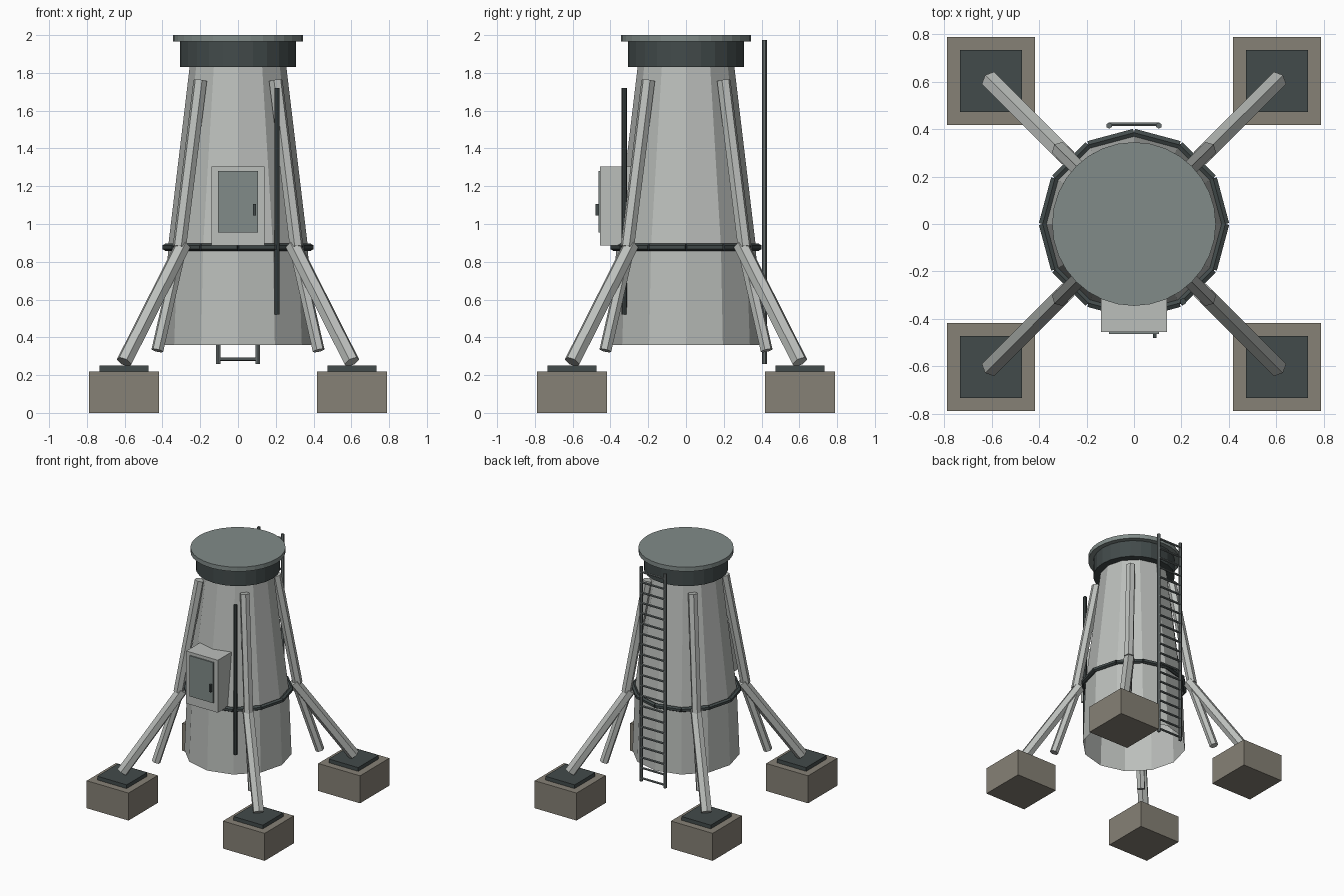
import bpy, bmesh, math
from mathutils import Vector

if "Cube" in bpy.data.objects:
    bpy.data.objects.remove(bpy.data.objects["Cube"])


def material(name, rgb):
    m = bpy.data.materials.new(name)
    m.diffuse_color = (*rgb, 1)
    m.use_nodes = True
    m.node_tree.nodes["Principled BSDF"].inputs["Base Color"].default_value = m.diffuse_color
    return m


PAINT = material("pale_paint", (0.50, 0.52, 0.50))
DARK = material("dark_steel", (0.055, 0.07, 0.07))
PLATE = material("plate_steel", (0.22, 0.26, 0.25))
STEEL = material("ladder_steel", (0.13, 0.15, 0.15))
CONCRETE = material("concrete", (0.24, 0.22, 0.18))


def finish(obj, name, mat):
    obj.name = name
    obj.data.name = name
    obj.data.materials.append(mat)
    return obj


def box(name, lo, hi, mat):
    lo, hi = Vector(lo), Vector(hi)
    bpy.ops.mesh.primitive_cube_add(size=1, location=(lo + hi) / 2)
    obj = bpy.context.object
    obj.scale = hi - lo
    return finish(obj, name, mat)


def rod(name, a, b, radius, mat, sides=6):
    a, b = Vector(a), Vector(b)
    bpy.ops.mesh.primitive_cylinder_add(vertices=sides, radius=radius,
                                        depth=(b - a).length, location=(a + b) / 2)
    obj = bpy.context.object
    obj.rotation_euler = (b - a).to_track_quat('Z', 'Y').to_euler()
    return finish(obj, name, mat)


def lathe(name, profile, sides, mat):
    """Open shell of revolution from (radius, height) pairs."""
    bm = bmesh.new()
    rings = []
    for r, z in profile:
        rings.append([bm.verts.new((r * math.cos(2 * math.pi * i / sides),
                                    r * math.sin(2 * math.pi * i / sides), z))
                      for i in range(sides)])
    for low, high in zip(rings, rings[1:]):
        for i in range(sides):
            j = (i + 1) % sides
            bm.faces.new((low[i], low[j], high[j], high[i]))
    mesh = bpy.data.meshes.new(name)
    bm.to_mesh(mesh)
    bm.free()
    obj = bpy.data.objects.new(name, mesh)
    bpy.context.collection.objects.link(obj)
    return finish(obj, name, mat)


# Tapered twelve-sided tower shell, open at the bottom
lathe("tower_shell", [(0.39, 0.36), (0.37, 0.88), (0.255, 1.84)], 12, PAINT)

# Collar and top disc
rod("top_collar", (0, 0, 1.83), (0, 0, 1.97), 0.307, DARK, 24)
rod("top_disc", (0, 0, 1.965), (0, 0, 2.0), 0.345, PLATE, 32)

# Ring of straight bars around the waist
for i in range(12):
    a, b = (2 * math.pi * k / 12 for k in (i, i + 1))
    rod(f"waist_bar_{i + 1}",
        (0.385 * math.cos(a), 0.385 * math.sin(a), 0.877),
        (0.385 * math.cos(b), 0.385 * math.sin(b), 0.877), 0.019, DARK)

# Four corner legs with braces, base plates and footings
for sx, side in ((-1, "left"), (1, "right")):
    for sy, end in ((-1, "front"), (1, "back")):
        tag = f"{end}_{side}"

        def diag(d, z):
            return (sx * d, sy * d, z)

        rod(f"upper_leg_{tag}", diag(0.20, 1.76), diag(0.31, 0.88), 0.037, PAINT)
        rod(f"lower_leg_{tag}", diag(0.29, 0.89), diag(0.603, 0.27), 0.043, PAINT)
        rod(f"brace_{tag}", diag(0.30, 0.89), diag(0.427, 0.33), 0.033, PAINT)
        x, y = sx * 0.603, sy * 0.603
        box(f"base_plate_{tag}", (x - 0.13, y - 0.13, 0.22), (x + 0.13, y + 0.13, 0.25), DARK)
        box(f"footing_{tag}", (x - 0.185, y - 0.185, 0), (x + 0.185, y + 0.185, 0.22), CONCRETE)

# Front control cabinet with door and handle
box("cabinet", (-0.14, -0.455, 0.885), (0.14, -0.28, 1.305), PAINT)
box("cabinet_door", (-0.105, -0.464, 0.955), (0.105, -0.45, 1.28), PLATE)
box("door_handle", (0.08, -0.48, 1.045), (0.094, -0.46, 1.105), DARK)

# Vertical conduit beside the cabinet
rod("conduit", (0.207, -0.327, 0.52), (0.207, -0.327, 1.72), 0.014, DARK, 8)

# Rear ladder
for sx, side in ((-1, "left"), (1, "right")):
    rod(f"ladder_rail_{side}", (sx * 0.105, 0.415, 0.26), (sx * 0.105, 0.415, 1.975), 0.013, STEEL)
for i in range(21):
    z = 0.285 + i * 0.0825
    rod(f"ladder_rung_{i + 1}", (-0.105, 0.42, z), (0.105, 0.42, z), 0.009, STEEL)
